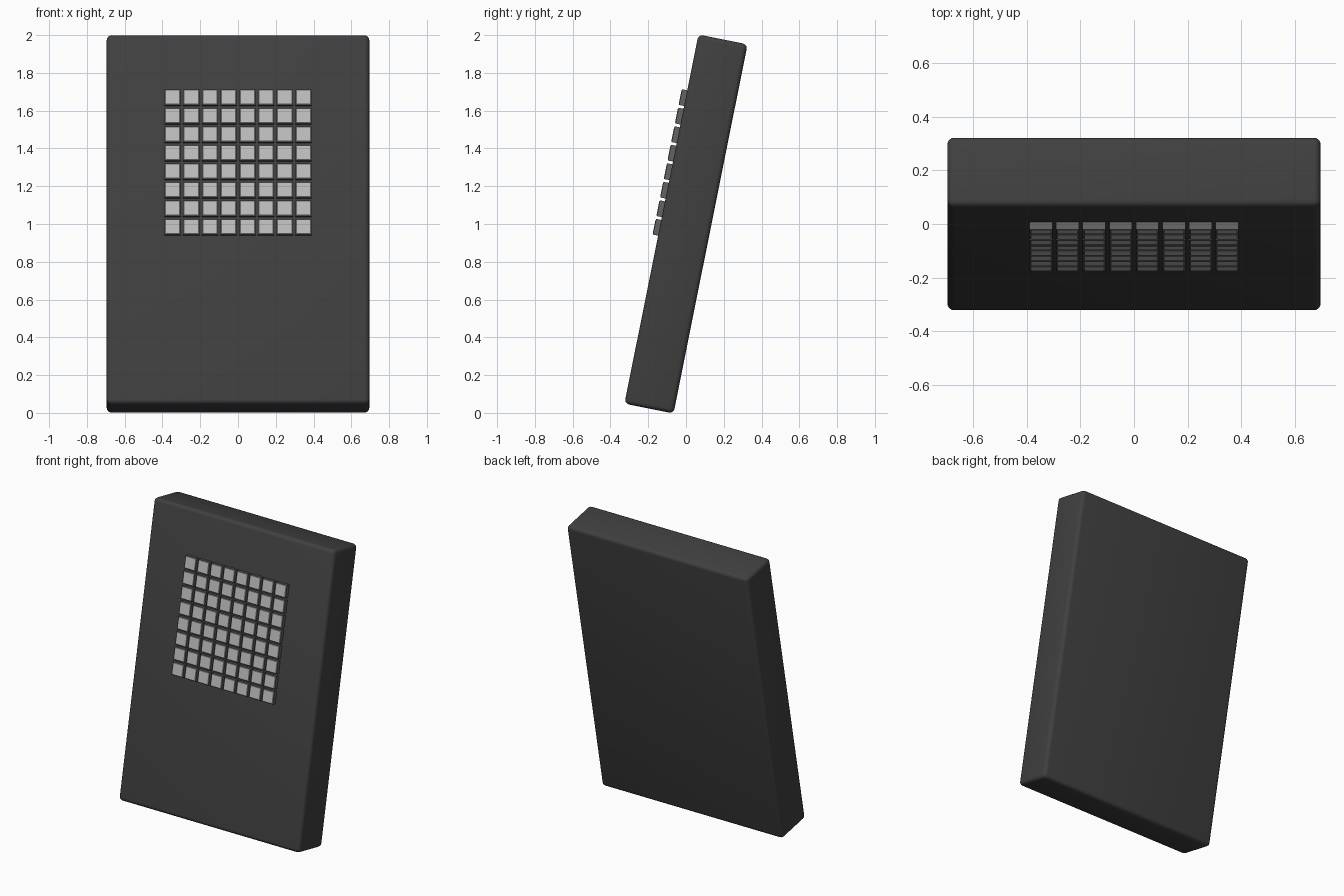
import bpy, bmesh, math
from mathutils import Matrix, Vector

if "Cube" in bpy.data.objects:
    bpy.data.objects.remove(bpy.data.objects["Cube"])

TILT = 0.198
W, T, L = 1.39, 0.265, 1.993


def material(name, v):
    m = bpy.data.materials.new(name)
    m.diffuse_color = (v, v, v, 1)
    m.use_nodes = True
    m.node_tree.nodes["Principled BSDF"].inputs["Base Color"].default_value = m.diffuse_color
    return m


charcoal = material("charcoal", 0.051)
mid_grey = material("mid_grey", 0.125)
light_grey = material("light_grey", 0.51)

lean = Matrix.Translation((0, 0, 1)) @ Matrix.Rotation(-TILT, 4, 'X')


def add_box(bm, centre, size):
    m = Matrix.Translation(centre) @ Matrix.Diagonal((*size, 1))
    return bmesh.ops.create_cube(bm, size=1, matrix=m)['verts']


def finish(bm, name, mats):
    bm.transform(lean)
    me = bpy.data.meshes.new(name)
    bm.to_mesh(me)
    bm.free()
    for m in mats:
        me.materials.append(m)
    ob = bpy.data.objects.new(name, me)
    bpy.context.collection.objects.link(ob)
    return ob


# leaning slab body with rounded edges
bm = bmesh.new()
add_box(bm, (0, 0, 0), (W, T, L))
bmesh.ops.bevel(bm, geom=bm.edges[:], offset=0.025, segments=4,
                profile=0.5, affect='EDGES')
slab = finish(bm, "slab_body", [charcoal])
bpy.context.view_layer.objects.active = slab
slab.select_set(True)
bpy.ops.object.shade_smooth_by_angle(angle=math.radians(35))

# 8 x 8 grid of buttons, each with a light inset pad on its front
bm = bmesh.new()
proud, sunk = 0.027, 0.01
for col in range(8):
    for row in range(8):
        x = (col - 3.5) * 0.099
        z = 0.303 + (row - 3.5) * 0.1
        add_box(bm, (x, -T / 2 - (proud - sunk) / 2, z),
                (0.085, proud + sunk, 0.085))
bm.normal_update()
fronts = [f for f in bm.faces if f.normal.y < -0.9]
bmesh.ops.inset_individual(bm, faces=fronts, thickness=0.011, depth=0)
for f in fronts:
    f.material_index = 1
    # raise the pad slightly
    bmesh.ops.translate(bm, verts=f.verts[:], vec=Vector((0, -0.003, 0)))
finish(bm, "button_grid", [mid_grey, light_grey])
